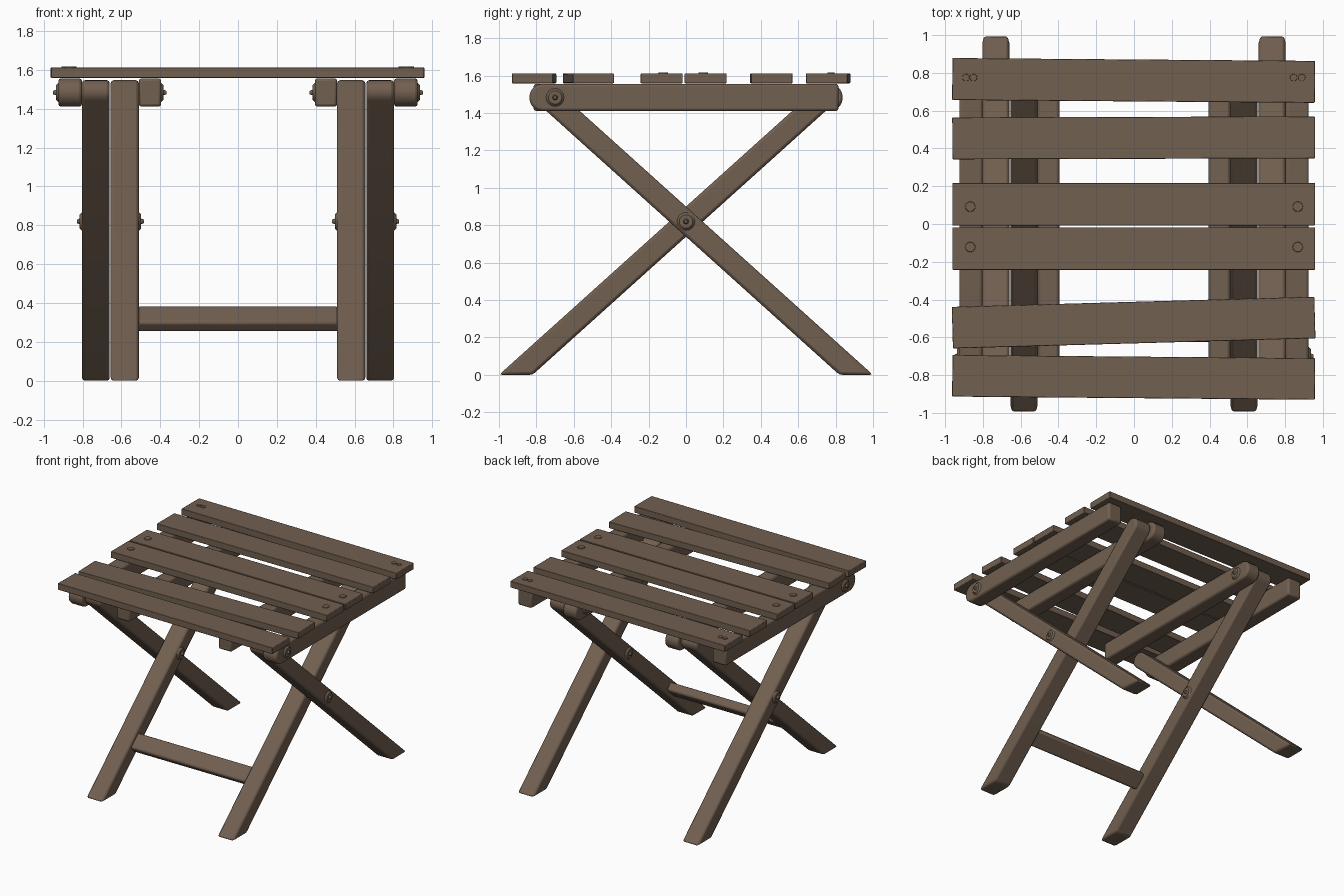
import bpy, bmesh, math
from mathutils import Matrix, Vector

if "Cube" in bpy.data.objects:
    bpy.data.objects.remove(bpy.data.objects["Cube"])

wood = bpy.data.materials.new("brown wood")
wood.diffuse_color = (0.165, 0.115, 0.08, 1)
wood.use_nodes = True
wood.node_tree.nodes["Principled BSDF"].inputs["Base Color"].default_value = wood.diffuse_color


def finish(name, bm, bevel=0.0, segments=2):
    """Turn a bmesh into a smooth-edged wooden part."""
    bmesh.ops.recalc_face_normals(bm, faces=bm.faces[:])
    me = bpy.data.meshes.new(name)
    bm.to_mesh(me)
    bm.free()
    me.materials.append(wood)
    ob = bpy.data.objects.new(name, me)
    bpy.context.collection.objects.link(ob)
    if bevel:
        m = ob.modifiers.new("rounded edges", 'BEVEL')
        m.width, m.segments = bevel, segments
        m.limit_method, m.angle_limit = 'ANGLE', math.radians(40)
    bpy.context.view_layer.objects.active = ob
    ob.select_set(True)
    bpy.ops.object.shade_smooth_by_angle(angle=math.radians(40))
    ob.select_set(False)
    return ob


def plank(name, pts, x0, x1, bevel):
    """Extrude a (y, z) outline from x0 to x1."""
    bm = bmesh.new()
    f = bm.faces.new([bm.verts.new((x0, y, z)) for y, z in pts])
    r = bmesh.ops.extrude_face_region(bm, geom=[f])
    vs = [v for v in r["geom"] if isinstance(v, bmesh.types.BMVert)]
    bmesh.ops.translate(bm, verts=vs, vec=(x1 - x0, 0, 0))
    return finish(name, bm, bevel)


def box(name, centre, size, bevel, rot=Matrix()):
    bm = bmesh.new()
    bmesh.ops.create_cube(bm, size=1, matrix=Matrix.Translation(centre) @ rot
                          @ Matrix.Diagonal((*size, 1)))
    return finish(name, bm, bevel)


def bolt(name, x, y, z, s):
    """Domed washer with a small pin, pointing along s * x."""
    bm = bmesh.new()
    for r1, r2, h, o in ((0.05, 0.036, 0.014, 0.005), (0.015, 0.009, 0.016, 0.018)):
        bmesh.ops.create_cone(
            bm, cap_ends=True, segments=16, radius1=r1, radius2=r2, depth=h,
            matrix=Matrix.Translation((x + s * o, y, z))
            @ Matrix.Rotation(s * math.pi / 2, 4, 'Y'))
    return finish(name, bm)


def leg_outline(m):
    """Slanted leg: foot at y = -0.91 m, round top at y = 0.75 m."""
    d = Vector((0.91, 0.82)).normalized()
    n = Vector((-d.y, d.x))
    h, top = 0.06, Vector((0.742, 1.487))
    a = math.atan2(n.y, n.x)
    pts = [(-0.91 + h / d.y, 0), ]
    pts += [tuple(top + h * Vector((math.cos(t), math.sin(t))))
            for t in [a - math.pi + math.pi * i / 10 for i in range(11)]]
    pts.append((-0.91 - h / d.y, 0))
    return [(m * y, z) for y, z in pts]


def rail_outline(m):
    """Seat rail with one rounded end (towards +y for m = 1)."""
    pts = [(-0.815, 1.41)]
    pts += [(0.765 + 0.073 * math.cos(t), 1.483 + 0.073 * math.sin(t))
            for t in [-math.pi / 2 + math.pi * i / 10 for i in range(11)]]
    pts.append((-0.815, 1.556))
    return [(m * y, z) for y, z in pts]


# Legs, rails and bolts on both sides
for s, side in ((-1, "left"), (1, "right")):
    plank(side + "_outer_leg", leg_outline(-1), s * 0.66, s * 0.803, 0.016)
    plank(side + "_inner_leg", leg_outline(1), s * 0.51, s * 0.655, 0.016)
    plank(side + "_outer_rail", rail_outline(-1), s * 0.803, s * 0.925, 0.014)
    plank(side + "_inner_rail", rail_outline(1), s * 0.395, s * 0.51, 0.014)
    bolt(side + "_outer_pivot_bolt", s * 0.803, 0, 0.82, s)
    bolt(side + "_inner_pivot_bolt", s * 0.51, 0, 0.82, -s)
    bolt(side + "_outer_rail_bolt", s * 0.925, -0.70, 1.483, s)
    bolt(side + "_inner_rail_bolt", s * 0.395, 0.70, 1.483, -s)

# Cross bar between the inner legs
box("cross_bar", (0, -0.56, 0.318), (1.04, 0.13, 0.07), 0.015,
    Matrix.Rotation(math.radians(42), 4, 'X'))

# Seat slats: centre y, depth, turn in degrees
slats = ((0.76, 0.222, -0.45), (0.456, 0.222, 0.15), (0.105, 0.225, 0),
         (-0.13, 0.225, 0), (-0.522, 0.22, 1.6), (-0.812, 0.22, -0.5))
for i, (y, w, a) in enumerate(slats):
    box(f"slat_{i + 1}", (-0.002, y, 1.585), (1.92, w, 0.052), 0.004,
        Matrix.Rotation(math.radians(a), 4, 'Z'))

# Screw heads on the slats
for x, y, r in ((-0.89, 0.775, 0.02), (-0.85, 0.775, 0.02), (0.845, 0.775, 0.02),
                (0.888, 0.775, 0.02), (-0.867, 0.092, 0.028), (0.867, 0.092, 0.028),
                (-0.867, -0.122, 0.028), (0.867, -0.122, 0.028)):
    bm = bmesh.new()
    bmesh.ops.create_cone(bm, cap_ends=True, segments=16, radius1=r, radius2=r * 0.9,
                          depth=0.008, matrix=Matrix.Translation((x, y, 1.612)))
    finish("screw_head", bm)
